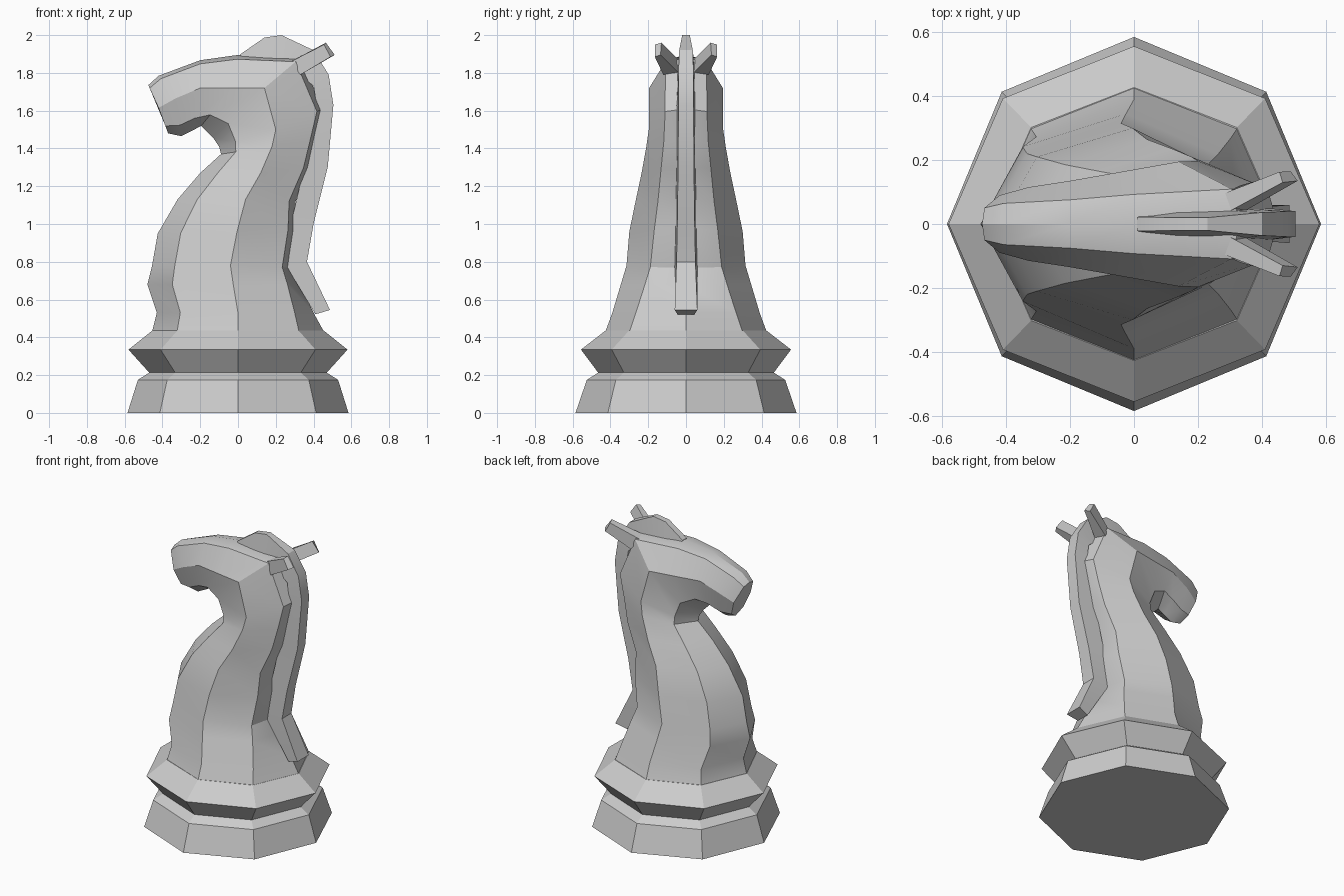
import bpy, bmesh
from math import cos, sin, pi, radians


def lerp(a, b, t):
    return tuple(p + (q - p) * t for p, q in zip(a, b))


def loft(name, rings, angle):
    """Skin a list of equal-length point rings and cap both ends."""
    bm = bmesh.new()
    vs = [[bm.verts.new(p) for p in r] for r in rings]
    n = len(vs[0])
    for a, b in zip(vs, vs[1:]):
        for i in range(n):
            j = (i + 1) % n
            bm.faces.new((a[i], a[j], b[j], b[i]))
    bm.faces.new(vs[0])
    bm.faces.new(vs[-1])
    bmesh.ops.recalc_face_normals(bm, faces=bm.faces[:])
    me = bpy.data.meshes.new(name)
    bm.to_mesh(me)
    bm.free()
    ob = bpy.data.objects.new(name, me)
    bpy.context.collection.objects.link(ob)
    bpy.ops.object.select_all(action='DESELECT')
    ob.select_set(True)
    bpy.context.view_layer.objects.active = ob
    if angle:
        bpy.ops.object.shade_smooth_by_angle(angle=radians(angle))
    return ob


# Octagonal base: (x radius, y radius, z)
base = [(.585, .585, 0), (.53, .525, .175), (.47, .465, .213),
        (.58, .556, .335), (.455, .427, .435)]
loft("base", [[(rx * cos(i * pi / 4), ry * sin(i * pi / 4), z) for i in range(8)]
              for rx, ry, z in base], 0)


# Neck and head: eight-sided rings running up the neck and bending out to the muzzle
def ring(fx, fz, sx, sz, bx, bz, w, k=.13, q=.56):
    f, s, b = (fx, fz), (sx, sz), (bx, bz)
    half = [(lerp(f, s, .29), .7 * w), (s, w), (lerp(b, s, k), q * w)]
    left = [(p[0], y, p[1]) for p, y in half]
    right = [(x, -y, z) for x, y, z in reversed(left)]
    return [(fx, 0, fz)] + left + [(bx, 0, bz)] + right


# front x,z   side x,z   back x,z   half width
sections = [
    (-.455, .43, 0, .43, .455, .43, .427, .29, .7),
    (-.43, .53, 0, .53, .40, .53, .39, .25, .68),
    (-.48, .68, -.025, .68, .325, .68, .345, .18, .63),
    (-.455, .78, -.04, .78, .275, .77, .315, .13, .6),
    (-.425, .95, -.005, .96, .305, .97, .30),
    (-.32, 1.13, .04, 1.13, .305, 1.12, .265),
    (-.20, 1.27, .12, 1.27, .38, 1.30, .235),
    (-.09, 1.37, .18, 1.41, .41, 1.44, .21),
    (-.10, 1.41, .20, 1.50, .45, 1.61, .197),
    (-.13, 1.455, .14, 1.72, .33, 1.88, .195),
    (-.195, 1.52, -.03, 1.72, 0, 1.895, .165),
    (-.24, 1.495, -.20, 1.72, -.20, 1.867, .135),
    (-.30, 1.465, -.33, 1.665, -.42, 1.785, .115),
    (-.37, 1.48, -.42, 1.615, -.475, 1.735, .09),
]
loft("neck_and_head", [ring(*s) for s in sections], 28)

# Mane: outer x,z   inner x,z   outer and inner half widths
mane = [(.01, 1.897, .03, 1.86, .022, .026),
        (.14, 1.987, .13, 1.85, .02, .04),
        (.23, 2.0, .22, 1.83, .02, .045),
        (.40, 1.92, .34, 1.78, .036, .045),
        (.48, 1.79, .40, 1.73, .04, .045),
        (.505, 1.63, .42, 1.61, .04, .05),
        (.475, 1.30, .35, 1.30, .042, .05),
        (.40, 1.00, .28, 1.00, .046, .055),
        (.365, .80, .26, .77, .05, .06),
        (.487, .545, .41, .522, .06, .045)]
loft("mane", [[(ox, wo, oz), (ox, -wo, oz), (ix, -wi, iz), (ix, wi, iz)]
              for ox, oz, ix, iz, wo, wi in mane], 28)

# Ears: short tapered bars leaning back and outward
for side, label in ((1, "left"), (-1, "right")):
    root = [(.28, .03, 1.86), (.28, .095, 1.86), (.33, .12, 1.79), (.345, .04, 1.80)]
    tip = [(.465, .13, 1.96), (.455, .163, 1.95), (.49, .165, 1.885), (.512, .135, 1.895)]
    loft("ear_" + label, [[(x, y * side, z) for x, y, z in r] for r in (root, tip)], 0)
